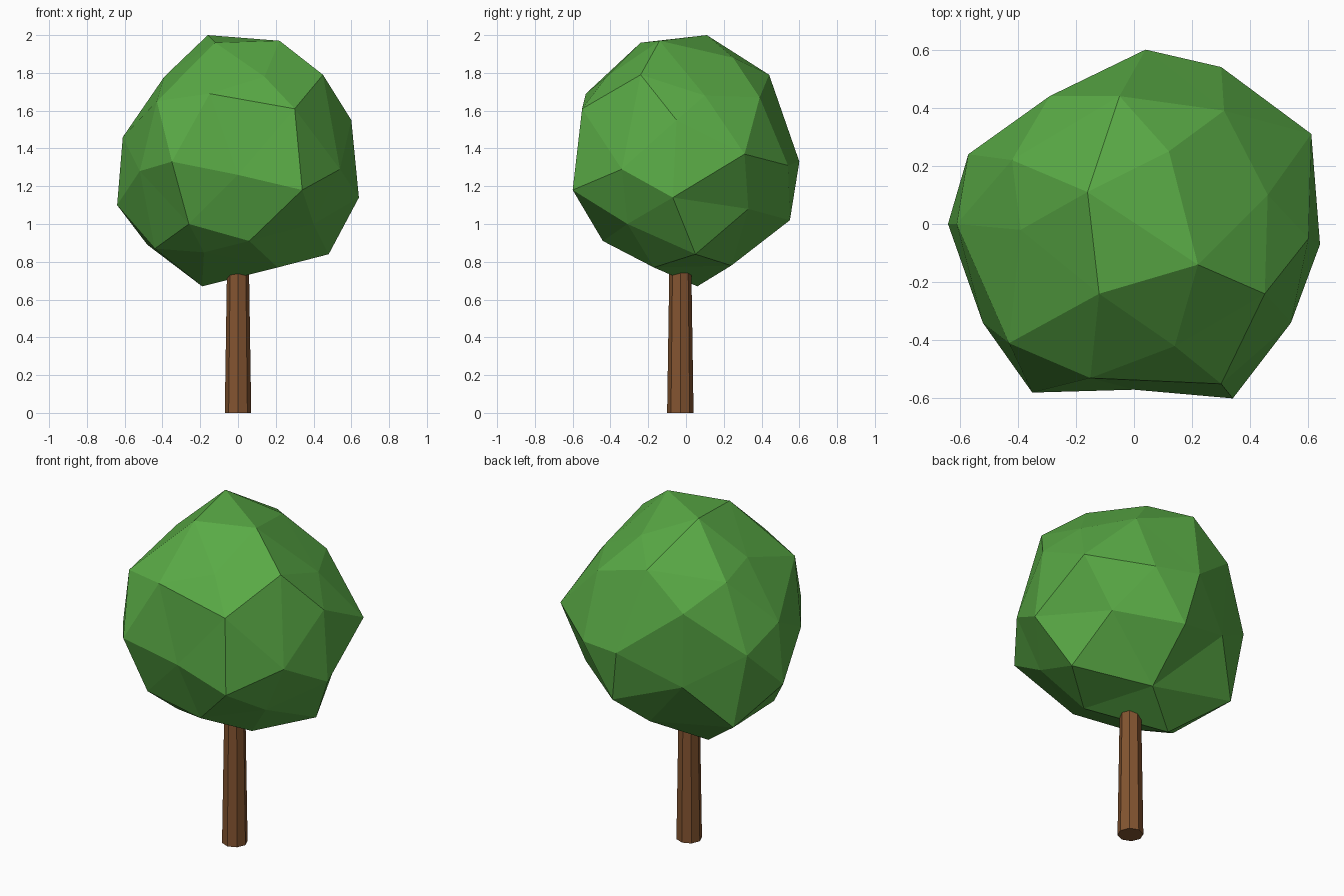
import bpy, bmesh
from mathutils import Vector, Matrix


def finish(name, bm, color):
    bmesh.ops.recalc_face_normals(bm, faces=bm.faces)
    mesh = bpy.data.meshes.new(name)
    bm.to_mesh(mesh)
    bm.free()
    mat = bpy.data.materials.new(name + "_color")
    mat.diffuse_color = (*color, 1)
    mesh.materials.append(mat)
    bpy.context.collection.objects.link(bpy.data.objects.new(name, mesh))


# Trunk: tapered octagonal post running up into the crown
bm = bmesh.new()
bmesh.ops.create_cone(bm, cap_ends=True, segments=8, radius1=0.07, radius2=0.057,
                      depth=0.85, matrix=Matrix.Translation((0, -0.03, 0.425)))
finish("trunk", bm, (0.23, 0.09, 0.03))

# Crown: irregular faceted ball, corner points listed from top to bottom
corners = [
    (-.16, .11, 2.00), (.22, -.14, 1.97), (-.12, -.24, 1.96), (.12, .25, 1.88),
    (.45, -.24, 1.79), (-.05, .44, 1.79), (-.39, -.02, 1.78), (.14, -.42, 1.78),
    (-.42, .22, 1.73), (-.15, -.53, 1.69), (.46, .10, 1.68), (.31, .39, 1.67),
    (-.43, -.41, 1.65), (.30, -.55, 1.61), (-.29, .44, 1.59), (.60, -.05, 1.55),
    (-.61, .00, 1.46), (.61, .31, 1.37), (-.57, .24, 1.34), (-.35, -.58, 1.33),
    (.04, .60, 1.33), (.30, .54, 1.31), (.54, -.34, 1.29), (-.52, -.34, 1.28),
    (.00, -.57, 1.26), (.34, -.60, 1.18), (.64, -.07, 1.14), (-.27, .42, 1.14),
    (-.64, .00, 1.10), (.43, .33, 1.08), (.10, .55, 1.02), (-.26, -.48, 1.00),
    (.40, -.31, 1.00), (.06, -.44, .91), (-.48, .24, .89), (-.44, -.20, .87),
    (-.18, -.31, .85), (.48, .05, .84), (.07, .24, .78), (.21, -.17, .77),
    (-.19, .06, .67)]
center = Vector((0, 0, 1.33))
bm = bmesh.new()
# Skin the points on a unit sphere, then push each one out to its real place
place = {bm.verts.new((Vector(c) - center).normalized()): c for c in corners}
bmesh.ops.convex_hull(bm, input=list(bm.verts))
for v, c in place.items():
    v.co = c
finish("crown", bm, (0.10, 0.40, 0.06))
